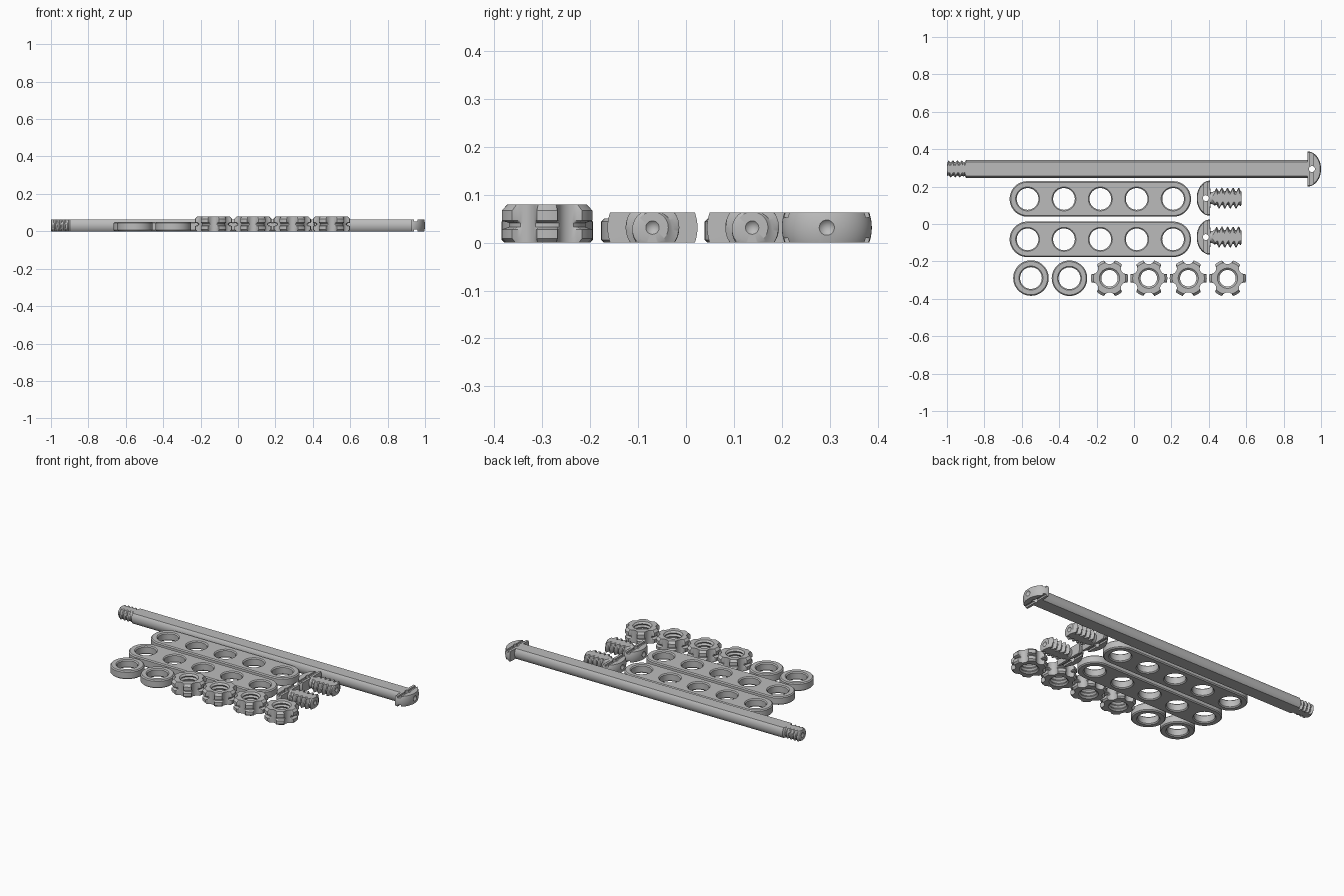
import bpy, bmesh, math
from mathutils import Vector

if "Cube" in bpy.data.objects:
    bpy.data.objects.remove(bpy.data.objects["Cube"])

grey = bpy.data.materials.new("plain_grey")
grey.diffuse_color = (0.5, 0.5, 0.5, 1)
grey.use_nodes = True
grey.node_tree.nodes["Principled BSDF"].inputs["Base Color"].default_value = grey.diffuse_color
TAU = 2 * math.pi
H = 0.063          # thickness of the flattened bolts


def make(name, bm):
    bmesh.ops.recalc_face_normals(bm, faces=bm.faces)
    me = bpy.data.meshes.new(name)
    bm.to_mesh(me)
    bm.free()
    me.materials.append(grey)
    ob = bpy.data.objects.new(name, me)
    bpy.context.collection.objects.link(ob)
    return ob


def loft(name, rings, cyclic=False, ends=None):
    """Skin a list of point rings; close as a ring shape or with end points."""
    bm = bmesh.new()
    rows = [[bm.verts.new(p) for p in r] for r in rings]
    n = len(rows[0])
    pairs = list(zip(rows, rows[1:])) + ([(rows[-1], rows[0])] if cyclic else [])
    for a, b in pairs:
        for i in range(n):
            j = (i + 1) % n
            bm.faces.new((a[i], a[j], b[j], b[i]))
    if not cyclic:
        for k, row in ((0, rows[0]), (1, rows[-1])):
            if ends:
                tip = bm.verts.new(ends[k])
                for i in range(n):
                    bm.faces.new((row[i], row[(i + 1) % n], tip))
            else:
                bm.faces.new(row)
    return make(name, bm)


def box(x0, x1, y0, y1, z0, z1):
    q = lambda z: [(x0, y0, z), (x1, y0, z), (x1, y1, z), (x0, y1, z)]
    return loft("cutter", [q(z0), q(z1)])


def circle(r, z, n=48, x=0):
    return [(x + r * math.cos(TAU * i / n), r * math.sin(TAU * i / n), z) for i in range(n)]


def activate(ob):
    bpy.ops.object.select_all(action='DESELECT')
    ob.select_set(True)
    bpy.context.view_layer.objects.active = ob


def cut(ob, cutter, op='DIFFERENCE'):
    activate(ob)
    m = ob.modifiers.new("cut", 'BOOLEAN')
    m.operation, m.solver, m.object = op, 'EXACT', cutter
    bpy.ops.object.modifier_apply(modifier=m.name)
    bpy.data.objects.remove(cutter)


def smooth(ob):
    activate(ob)
    bpy.ops.object.shade_smooth_by_angle(angle=math.radians(30))


def place(ob, spots):
    """Put the part at the first spot and linked copies at the others."""
    smooth(ob)
    ob.location = (*spots[0], 0)
    for s in spots[1:]:
        c = ob.copy()
        c.location = (*s, 0)
        bpy.context.collection.objects.link(c)


# perforated strips: chamfered stadium with five countersunk holes
def stadium(z, inset):
    r, pts = 0.095 - inset, []
    for side in (1, -1):
        for i in range(25):
            a = -math.pi / 2 + math.pi * i / 24
            pts.append((side * (0.39 + r * math.cos(a)), side * r * math.sin(a), z))
    return pts


strip = loft("strip", [stadium(0, 0.006), stadium(0.006, 0), stadium(0.044, 0), stadium(0.05, 0.006)])
for k in range(-2, 3):
    prof = [(-0.006, 0.07), (0.006, 0.058), (0.044, 0.058), (0.056, 0.07)]
    cut(strip, loft("cutter", [circle(r, z, x=k * 0.1945) for z, r in prof]))
place(strip, [(-0.18, 0.134), (-0.18, -0.082)])

# washers
washer = loft("washer", [circle(r, z) for r, z in
              ((0.064, 0), (0.089, 0), (0.095, 0.006), (0.095, 0.044),
               (0.089, 0.05), (0.064, 0.05), (0.058, 0.044), (0.058, 0.006))], cyclic=True)
place(washer, [(-0.551, -0.289), (-0.345, -0.29)])


# six-lobed nuts with scalloped sides, a groove around the lobes and inner thread
def lobed(limit, z, n=144):
    pts = []
    for i in range(n):
        a = TAU * i / n
        d = (a % (TAU / 6)) - TAU / 12
        r, s = limit, 0.105 * math.sin(d)
        if abs(s) < 0.03:
            r = min(r, 0.105 * math.cos(d) - math.sqrt(0.03 ** 2 - s * s))
        pts.append((r * math.cos(a), r * math.sin(a), z))
    return pts


rings = [lobed(r, z) for r, z in
         ((0.09, 0), (0.099, 0.009), (0.099, 0.028), (0.082, 0.033), (0.082, 0.041),
          (0.099, 0.046), (0.099, 0.067), (0.086, 0.08))]
rings.append(circle(0.054, 0.08, 144))
for k in range(7):
    rings.append(circle(0.044 if k % 2 == 0 else 0.052, 0.071 - k * 0.0105, 144))
rings.append(circle(0.054, 0, 144))
nut = loft("lobed_nut", rings, cyclic=True)
place(nut, [(x, -0.29) for x in (-0.131, 0.079, 0.29, 0.5)])


# bolts: domed head, shank and helical thread, flattened to a slab
def bolt(name, length, shank, start, core, peak, pitch, n=64):
    head_r, depth = 0.094, 0.072
    prof = []                                      # (distance, radius, thread height)
    for i in range(13):
        a = 0.17 + (math.pi / 2 - 0.17) * i / 12
        prof.append((depth * (1 - math.cos(a)), head_r * math.sin(a), 0))
    prof += [(depth + 0.001, shank, 0), (start - 0.008, shank, 0), (start, core, 0)]
    steps = round((length - 0.004 - start) / pitch * 8)
    for i in range(1, steps + 1):
        s = start + (length - 0.004 - start) * i / steps
        ramp = min(1, (s - start) / (0.5 * pitch), (length - s) / (0.4 * pitch))
        prof.append((s, core, (peak - core) * ramp))
    prof += [(length, core - 0.004, 0), (length + 0.0001, 0.014, 0)]
    rows = []
    for s, r, t in prof:
        row = []
        for i in range(n):
            a = TAU * i / n
            ph = (s / pitch + i / n) % 1
            w = min(1, max(0, 1.6 * (1 - abs(2 * ph - 1)) - 0.4))
            q = r + t * w
            row.append((s, q * math.cos(a), H / 2 + q * math.sin(a)))
        rows.append(row)
    ob = loft(name, rows, ends=[(0.018, 0, H / 2), (length - 0.014, 0, H / 2)])
    cut(ob, box(-0.1, length + 0.1, -0.2, 0.2, 0, H), 'INTERSECT')
    # grooves and pin hole across the head
    cut(ob, box(0.040, 0.058, -0.2, 0.2, H - 0.010, H + 0.05))
    cut(ob, box(0.040, 0.058, -0.2, 0.2, -0.05, 0.010))
    cut(ob, loft("cutter", [circle(0.016, z, 24, 0.049) for z in (-0.05, 0.15)]))
    return ob


screw = bolt("short_bolt", 0.24, 0.032, 0.092, 0.037, 0.056, 0.03)
place(screw, [(0.335, 0.138), (0.335, -0.07)])

rod = bolt("long_bolt", 2.0, 0.049, 1.905, 0.036, 0.045, 0.024)
rod.rotation_euler.z = math.pi
place(rod, [(1.0, 0.294)])
